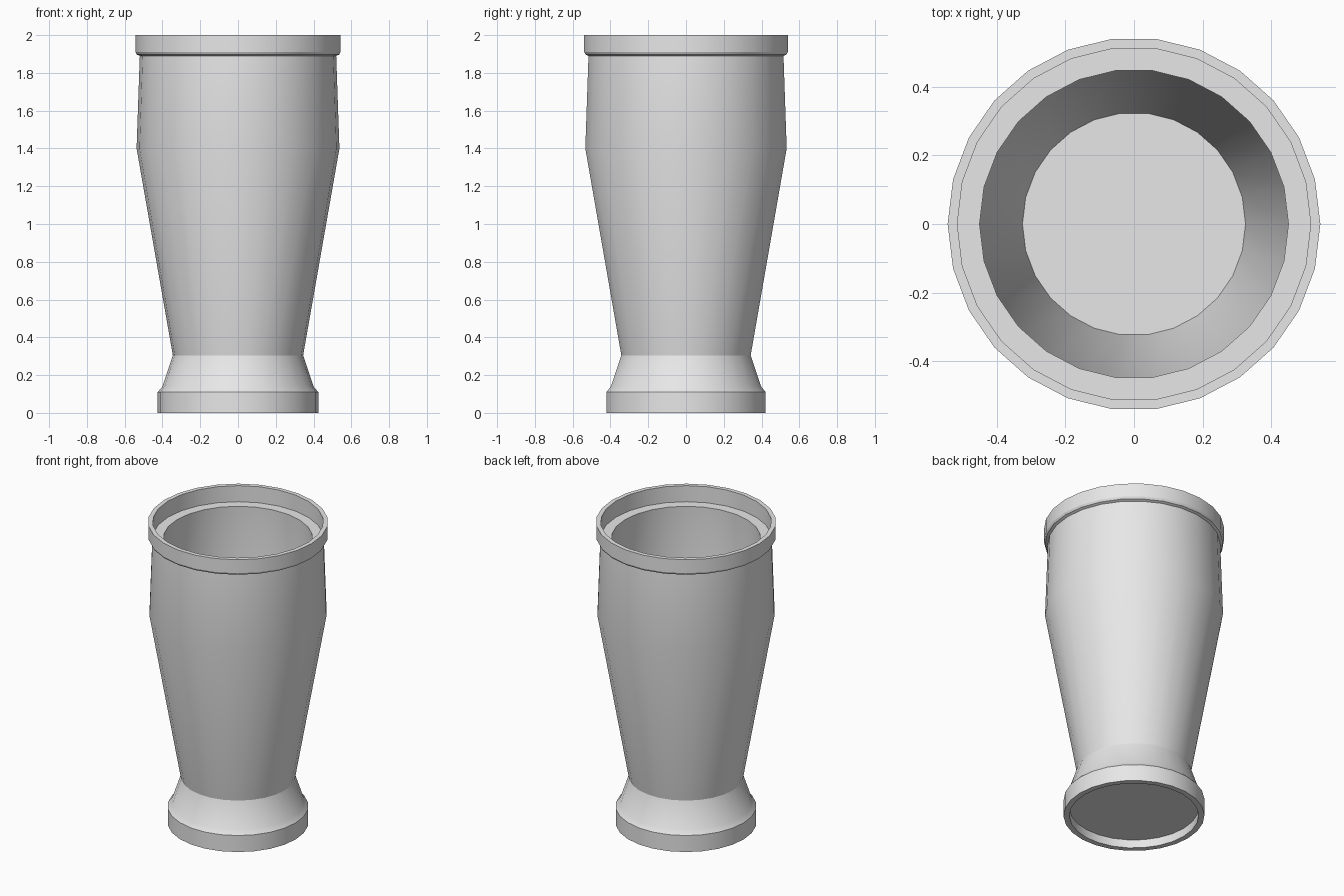
import bpy
import bmesh
from math import radians, cos, sin, pi

SEGMENTS = 26

cube = bpy.data.objects.get("Cube")
if cube:
    bpy.data.objects.remove(cube, do_unlink=True)

# Single plain grey finish
grey = bpy.data.materials.new("plain_grey")
grey.use_nodes = True
colour = (0.8, 0.8, 0.8, 1.0)
grey.diffuse_color = colour
grey.node_tree.nodes["Principled BSDF"].inputs["Base Color"].default_value = colour


def lathe(name, profile):
    """Spin (radius, height) points about z and cap both ends."""
    bm = bmesh.new()
    rings = []
    for r, z in profile:
        angles = [2 * pi * i / SEGMENTS for i in range(SEGMENTS)]
        rings.append([bm.verts.new((r * cos(a), r * sin(a), z)) for a in angles])
    for low, high in zip(rings, rings[1:]):
        for i in range(SEGMENTS):
            j = (i + 1) % SEGMENTS
            bm.faces.new((low[i], low[j], high[j], high[i]))
    bm.faces.new(rings[0][::-1])
    bm.faces.new(rings[-1])
    bmesh.ops.recalc_face_normals(bm, faces=bm.faces)
    mesh = bpy.data.meshes.new(name)
    bm.to_mesh(mesh)
    bm.free()
    mesh.materials.append(grey)
    obj = bpy.data.objects.new(name, mesh)
    bpy.context.collection.objects.link(obj)
    bpy.ops.object.select_all(action='DESELECT')
    obj.select_set(True)
    bpy.context.view_layer.objects.active = obj
    bpy.ops.object.shade_smooth_by_angle(angle=radians(25))
    return obj


# Recessed underside and foot
foot = [(0.39, 0.055), (0.39, 0), (0.425, 0), (0.425, 0.11), (0.40, 0.14)]
# Waist and flaring body
body = [(0.345, 0.305), (0.537, 1.4), (0.52, 1.89)]
# Raised collar with its inner ledge
collar = [(0.536, 1.897), (0.543, 1.91), (0.543, 2.0), (0.515, 2.0), (0.515, 1.893)]
# Hollow inside down to the floor
hollow = [(0.45, 1.893), (0.467, 1.4), (0.325, 0.5)]

lathe("vase", foot + body + collar + hollow)
